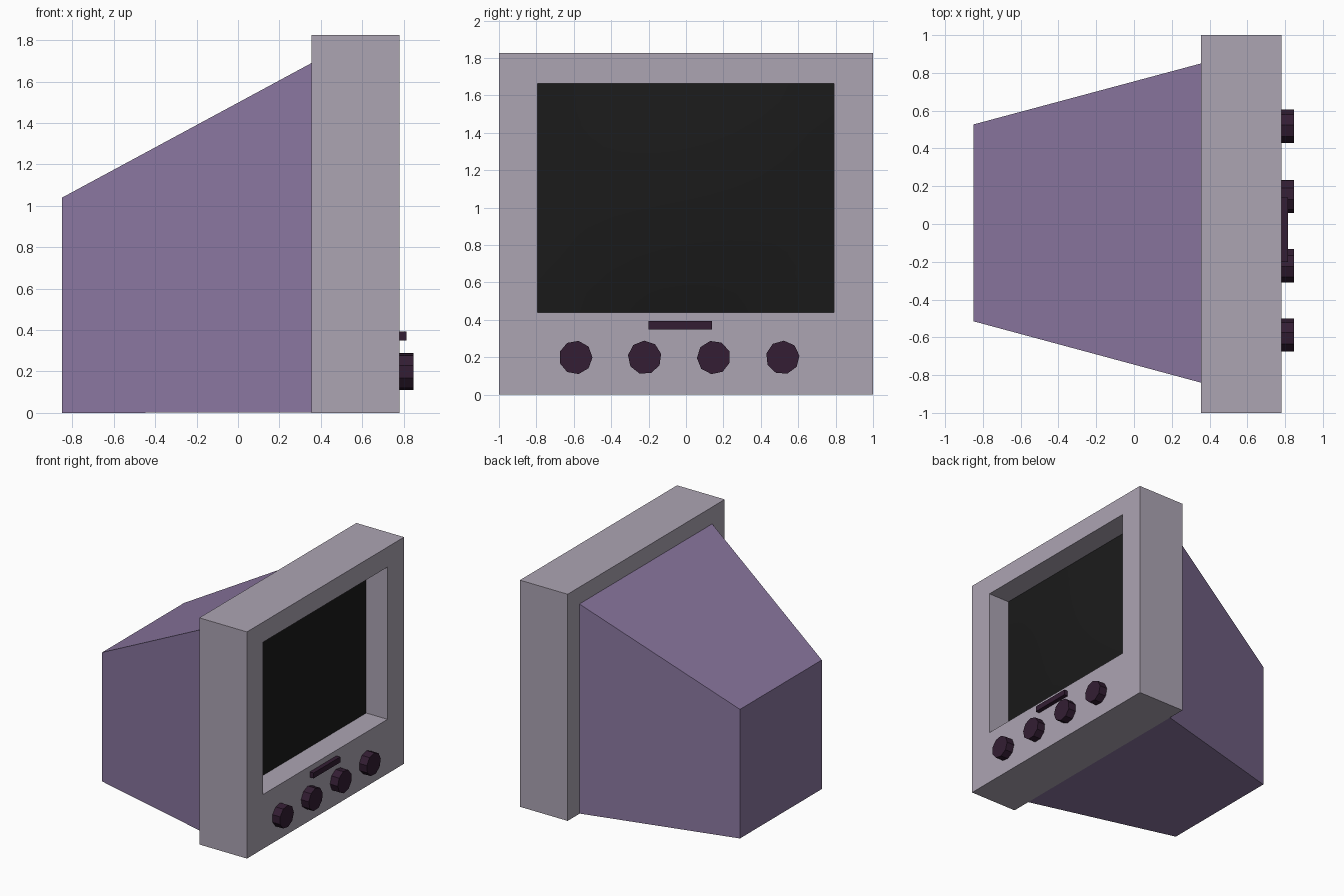
import bpy, bmesh, math
from mathutils import Matrix, Vector

if "Cube" in bpy.data.objects:
    bpy.data.objects.remove(bpy.data.objects["Cube"])


def material(name, rgb):
    m = bpy.data.materials.new(name)
    m.diffuse_color = (*rgb, 1.0)
    m.use_nodes = True
    m.node_tree.nodes["Principled BSDF"].inputs["Base Color"].default_value = m.diffuse_color
    return m


GREY = material("grey plastic", (0.415, 0.373, 0.45))
PURPLE = material("purple casing", (0.253, 0.182, 0.348))
BLACK = material("black glass", (0.0105, 0.0105, 0.0105))
PLUM = material("dark plum", (0.033, 0.0125, 0.033))


def finish(bm, name, mat):
    bmesh.ops.recalc_face_normals(bm, faces=bm.faces)
    me = bpy.data.meshes.new(name)
    bm.to_mesh(me)
    bm.free()
    me.materials.append(mat)
    ob = bpy.data.objects.new(name, me)
    bpy.context.collection.objects.link(ob)
    return ob


def box(lo, hi):
    bm = bmesh.new()
    bmesh.ops.create_cube(bm, size=1)
    for v in bm.verts:
        v.co = Vector([hi[i] if v.co[i] > 0 else lo[i] for i in range(3)])
    bm.faces.ensure_lookup_table()
    return bm


FRONT, BACK, TOP = 0.78, 0.355, 1.826
Y0, Y1, Z0, Z1 = -0.793, 0.79, 0.438, 1.665   # screen opening
GLASS = 0.59                                  # screen edge depth

# Front frame: box with its +x face inset to the opening and sunk
bm = box((BACK, -1, 0), (FRONT, 1, TOP))
face = max(bm.faces, key=lambda f: f.calc_center_median().x)
bmesh.ops.inset_region(bm, faces=[face], thickness=0.1)
for v in face.verts:
    v.co = (FRONT, Y1 if v.co.y > 0 else Y0, Z1 if v.co.z > 0.9 else Z0)
floor = bmesh.ops.extrude_discrete_faces(bm, faces=[face])["faces"][0]
bmesh.ops.translate(bm, verts=floor.verts, vec=(GLASS - FRONT, 0, 0))
bmesh.ops.recalc_face_normals(bm, faces=bm.faces)
bmesh.ops.delete(bm, geom=[floor], context='FACES_ONLY')
finish(bm, "front_frame", GREY)

# Screen: bulged glass filling the opening
bm = bmesh.new()
bmesh.ops.create_grid(bm, x_segments=12, y_segments=12, size=1)
for v in bm.verts:
    a, b = v.co.x, v.co.y
    v.co = (GLASS + 0.06 * (1 - a * a) * (1 - b * b),
            (Y0 + Y1) / 2 + a * (Y1 - Y0) / 2,
            (Z0 + Z1) / 2 + b * (Z1 - Z0) / 2)
screen = finish(bm, "screen", BLACK)
if sum(p.normal.x for p in screen.data.polygons) < 0:
    screen.data.flip_normals()
screen.data.shade_smooth()

# Rear casing: box tapering to the back
bm = box((-0.85, -0.84, 0.002), (BACK, 0.85, 1.69))
for v in bm.verts:
    if v.co.x < 0:
        v.co.y = 0.527 if v.co.y > 0 else -0.515
        v.co.z = 1.04 if v.co.z > 0.5 else 0
finish(bm, "rear_casing", PURPLE)

# Thin button bar under the screen
finish(box((FRONT - 0.01, -0.2, 0.349), (0.814, 0.14, 0.393)), "button_bar", PLUM)

# Four nine-sided knobs, each turned a little differently
for i, turn in enumerate((0, 12, 22, 6)):
    bm = bmesh.new()
    bmesh.ops.create_cone(bm, cap_ends=True, segments=9, radius1=0.09, radius2=0.09, depth=0.077)
    m = (Matrix.Translation((0.8095, -0.59 + 0.369 * i, 0.199))
         @ Matrix.Rotation(math.pi / 2, 4, 'Y')
         @ Matrix.Rotation(math.radians(turn), 4, 'Z'))
    bmesh.ops.transform(bm, matrix=m, verts=bm.verts)
    finish(bm, f"knob_{i + 1}", PLUM)
